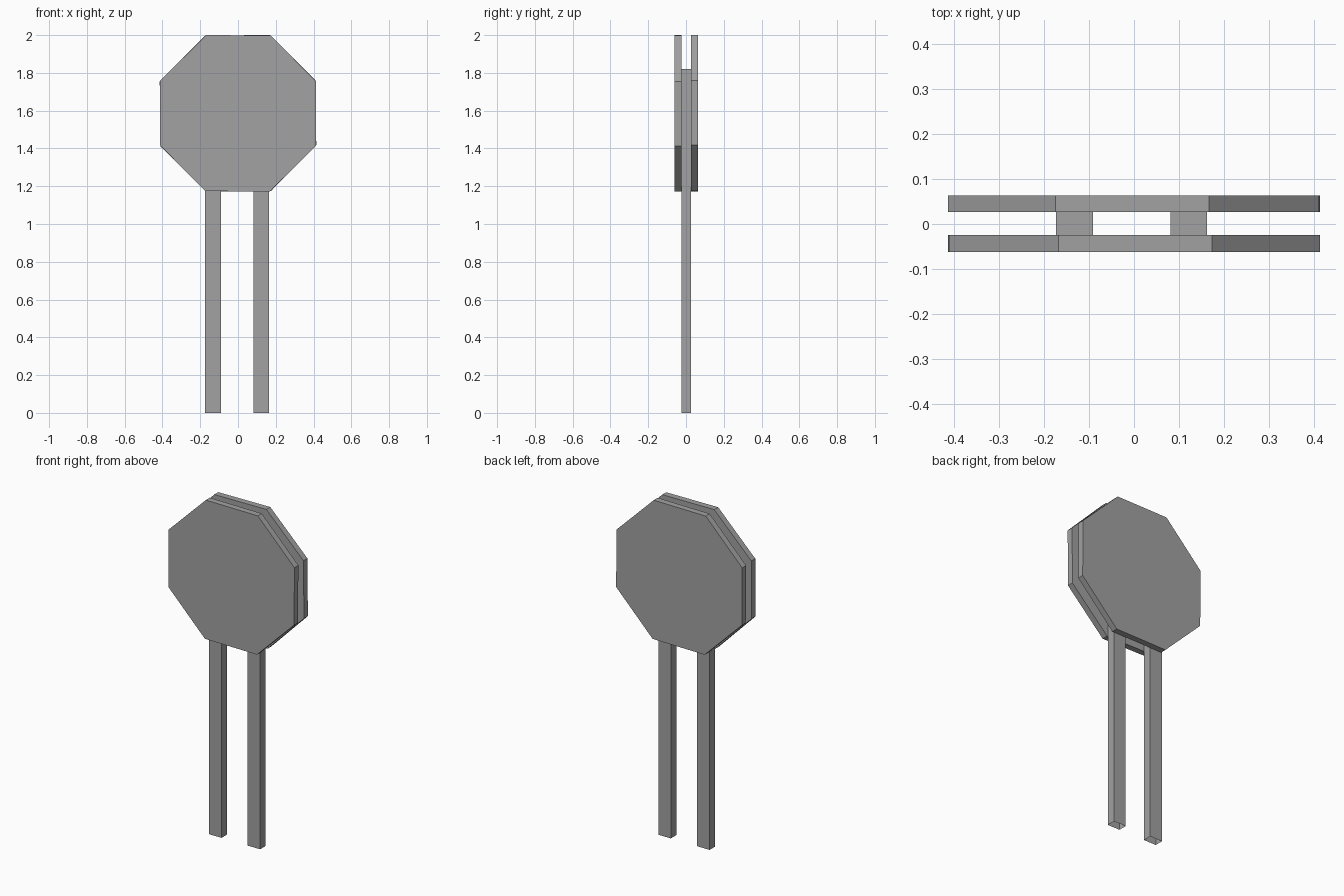
import bpy
import bmesh
from math import radians
from mathutils import Matrix, Vector

if "Cube" in bpy.data.objects:
    bpy.data.objects.remove(bpy.data.objects["Cube"], do_unlink=True)

# Single plain grey
grey = bpy.data.materials.new("plain_grey")
grey.use_nodes = True
colour = (0.36, 0.36, 0.36, 1)
grey.diffuse_color = colour
grey.node_tree.nodes["Principled BSDF"].inputs["Base Color"].default_value = colour


def add_object(name, bm):
    mesh = bpy.data.meshes.new(name)
    bm.to_mesh(mesh)
    bm.free()
    mesh.materials.append(grey)
    obj = bpy.data.objects.new(name, mesh)
    bpy.context.collection.objects.link(obj)
    return obj


def sign_plate(name, y_min, y_max, tilt):
    """Upright octagonal slab with a flat top edge, turned slightly."""
    bm = bmesh.new()
    radius = 0.447
    bmesh.ops.create_cone(bm, cap_ends=True, segments=8, radius1=radius,
                          radius2=radius, depth=y_max - y_min)
    # Cylinder starts with a corner on its axis, so turn it half a side
    corner = max(bm.verts, key=lambda v: v.co.y)
    half_turn = 22.5 if abs(corner.co.x) < 0.01 else 0
    place = (Matrix.Translation((0, (y_min + y_max) / 2, 1.586))
             @ Matrix.Rotation(radians(90), 4, "X")
             @ Matrix.Rotation(radians(half_turn + tilt), 4, "Z"))
    bm.transform(place)
    return add_object(name, bm)


def post(name, x_min, x_max):
    """Upright rectangular post, closed on top and open underneath."""
    low, high = Vector((x_min, -0.025, 0)), Vector((x_max, 0.027, 1.82))
    bm = bmesh.new()
    bmesh.ops.create_cube(bm, size=1)
    bm.transform(Matrix.Translation((low + high) / 2)
                 @ Matrix.Diagonal((high - low).to_4d()))
    bm.normal_update()
    bottom = [f for f in bm.faces if f.normal.z < -0.5]
    bmesh.ops.delete(bm, geom=bottom, context="FACES_ONLY")
    return add_object(name, bm)


# Two plates sandwiching the posts
sign_plate("front_plate", -0.062, -0.025, -0.4)
sign_plate("back_plate", 0.027, 0.064, 0.5)

# Pair of legs
post("right_post", -0.174, -0.091)
post("left_post", 0.081, 0.163)
